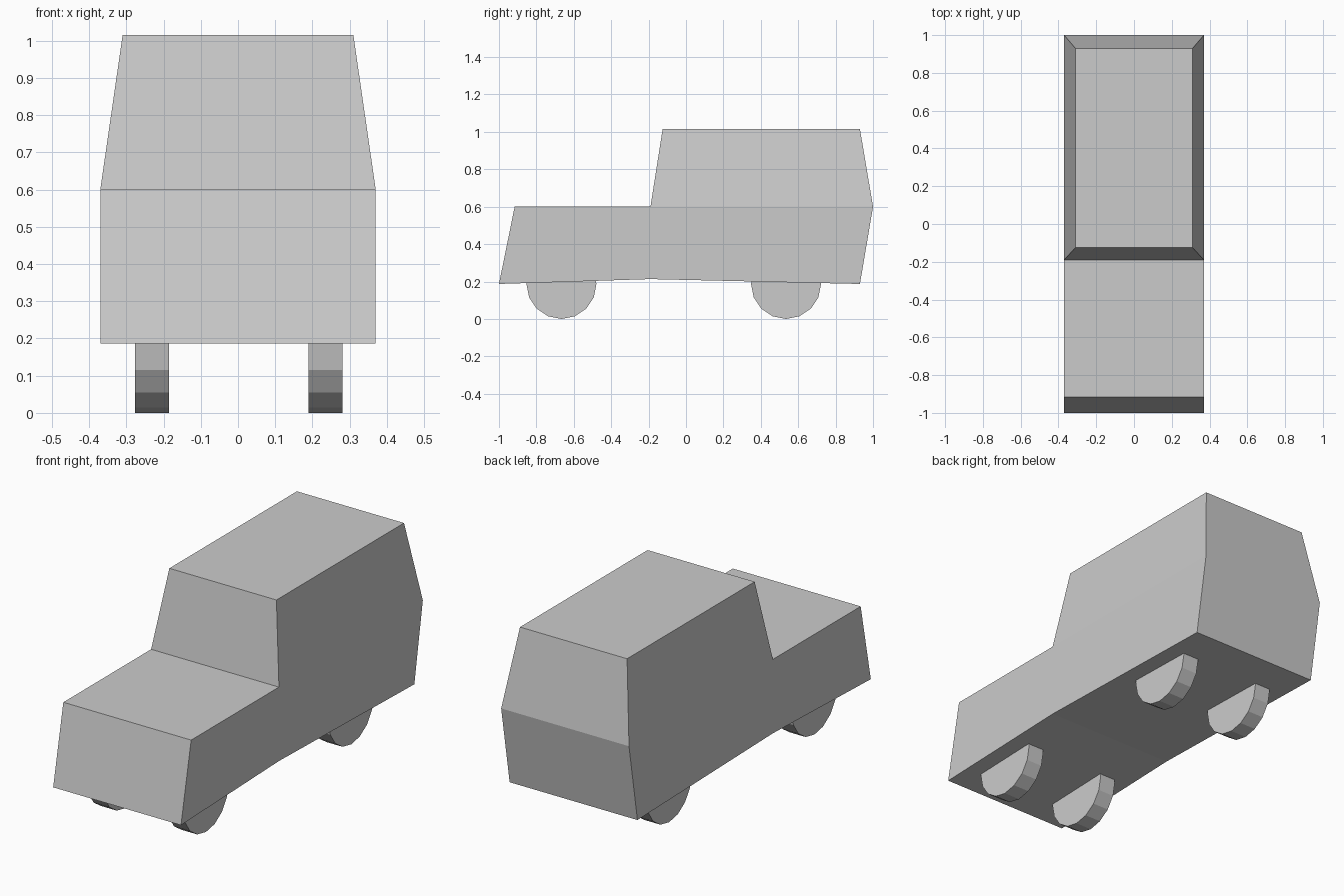
import bpy, bmesh
from math import pi

if "Cube" in bpy.data.objects:
    bpy.data.objects.remove(bpy.data.objects["Cube"])

# Side profile as (half width, y, z), clockwise from the lower front edge
PROFILE = [
    (0.37, -1.0, 0.187),    # 0 front bottom
    (0.37, -0.916, 0.6),    # 1 bonnet front
    (0.37, -0.19, 0.6),     # 2 windscreen base
    (0.31, -0.125, 1.015),  # 3 roof front
    (0.31, 0.93, 1.015),    # 4 roof back
    (0.37, 1.0, 0.6),       # 5 rear waist
    (0.37, 0.93, 0.187),    # 6 rear bottom
    (0.37, -0.19, 0.213),   # 7 raised floor middle
]
LOWER_SIDE = [0, 1, 2, 5, 6, 7]
CABIN_SIDE = [2, 3, 4, 5]


def make_body():
    bm = bmesh.new()
    left, right = [[bm.verts.new((s * x, y, z)) for x, y, z in PROFILE] for s in (-1, 1)]
    # Panels running across the car
    for i in range(len(PROFILE)):
        j = (i + 1) % len(PROFILE)
        bm.faces.new((left[i], left[j], right[j], right[i]))
    # Upright lower sides and tapered cabin sides
    for side in (left, right):
        for loop in (LOWER_SIDE, CABIN_SIDE):
            bm.faces.new([side[i] for i in loop])
    bmesh.ops.recalc_face_normals(bm, faces=bm.faces)
    mesh = bpy.data.meshes.new("body")
    bm.to_mesh(mesh)
    bm.free()
    bpy.context.collection.objects.link(bpy.data.objects.new("body", mesh))


def make_wheel(name, x, y, radius=0.187, width=0.092):
    bpy.ops.mesh.primitive_cylinder_add(vertices=16, radius=radius, depth=width,
                                        location=(x, y, radius), rotation=(0, pi / 2, 0))
    bpy.context.object.name = name


make_body()

# Four wheels partly sunk into the floor
for end, y in (("front", -0.666), ("rear", 0.535)):
    for side, x in (("left", -0.231), ("right", 0.235)):
        make_wheel(f"{end}_{side}_wheel", x, y)
